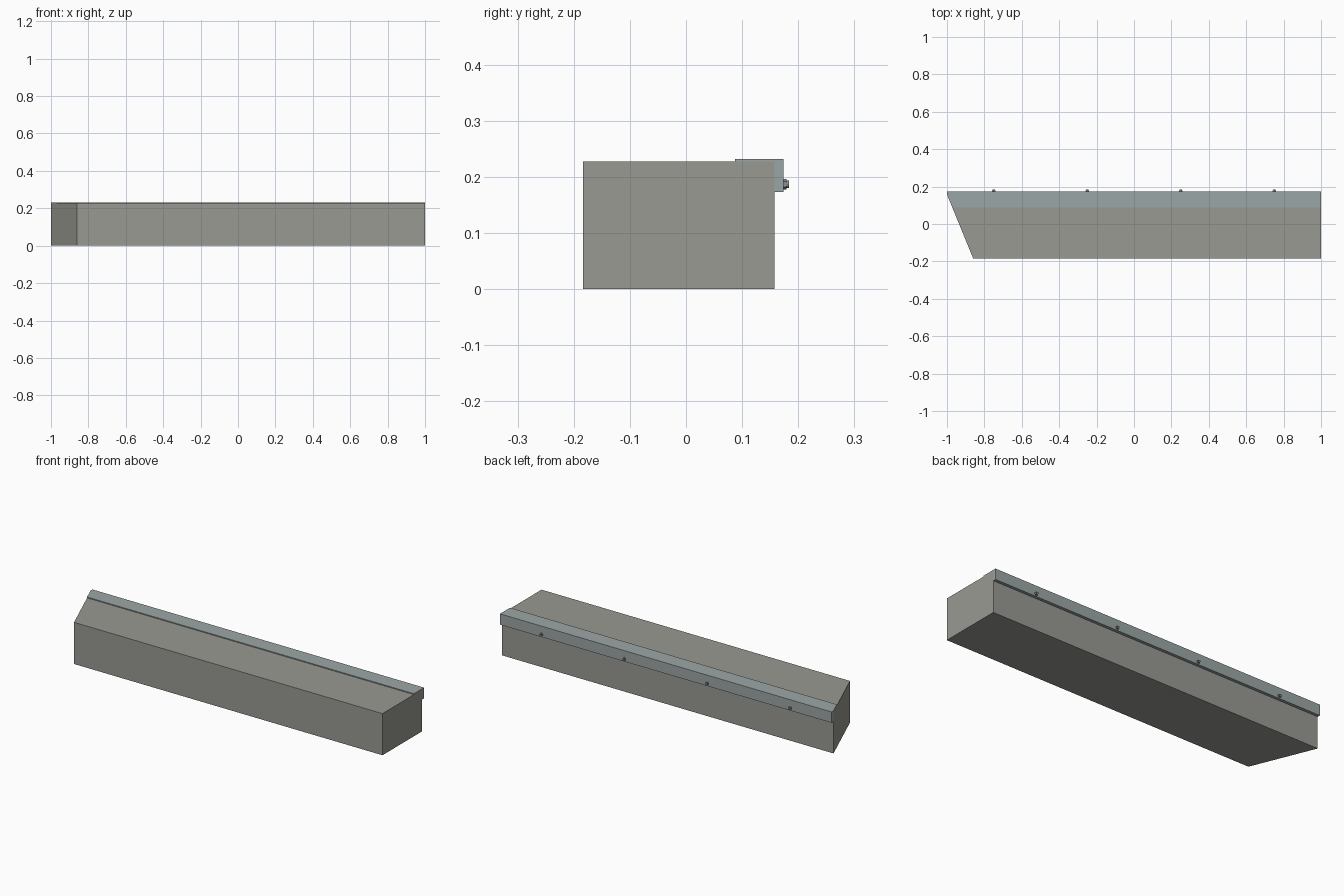
import bpy, bmesh, math
from mathutils import Matrix

if "Cube" in bpy.data.objects:
    bpy.data.objects.remove(bpy.data.objects["Cube"])

Y0, Y1, YB = -0.184, 0.158, 0.174      # block front, block back, plate back


def slant_x(y):
    """Left end of the block: mitred in plan, square behind the block."""
    return -1 + 0.14 * max(0.0, (Y1 - y) / (Y1 - Y0))


def mitred_bar(name, profile):
    """Extrude a (y, z) profile from the mitred left end to x = 1."""
    bm = bmesh.new()
    left = [bm.verts.new((slant_x(y), y, z)) for y, z in profile]
    right = [bm.verts.new((1, y, z)) for y, z in profile]
    n = len(profile)
    bm.faces.new(left)
    bm.faces.new(right)
    for i in range(n):
        j = (i + 1) % n
        bm.faces.new((left[i], left[j], right[j], right[i]))
    bmesh.ops.recalc_face_normals(bm, faces=bm.faces)
    return finish(name, bm)


def finish(name, bm):
    me = bpy.data.meshes.new(name)
    bm.to_mesh(me)
    bm.free()
    ob = bpy.data.objects.new(name, me)
    bpy.context.collection.objects.link(ob)
    return ob


def colour(ob, name, rgba):
    mat = bpy.data.materials.get(name) or bpy.data.materials.new(name)
    mat.diffuse_color = rgba
    mat.use_nodes = True
    mat.node_tree.nodes["Principled BSDF"].inputs["Base Color"].default_value = mat.diffuse_color
    ob.data.materials.append(mat)


# Stone block with one mitred end
block = mitred_bar("block", [(Y0, 0), (Y1, 0), (Y1, 0.227), (Y0, 0.227)])
colour(block, "stone", (0.32, 0.32, 0.29, 1))

# Edge angle: thin top flange and rear flange
top = mitred_bar("top_flange", [(0.087, 0.227), (Y1, 0.227), (Y1, 0.232), (0.087, 0.232)])
rear = mitred_bar("rear_flange", [(Y1, 0.173), (YB, 0.173), (YB, 0.232), (Y1, 0.232)])
for part in (top, rear):
    colour(part, "steel", (0.33, 0.38, 0.38, 1))

# Bolts along the rear flange: hex nut and protruding stud
for i, x in enumerate((-0.75, -0.25, 0.25, 0.75)):
    bm = bmesh.new()
    for sides, radius, y_end in ((6, 0.0095, 0.179), (12, 0.0065, 0.184)):
        mat = (Matrix.Translation((x, (YB + y_end) / 2, 0.187))
               @ Matrix.Rotation(math.radians(90), 4, 'X'))
        bmesh.ops.create_cone(bm, cap_ends=True, segments=sides, radius1=radius,
                              radius2=radius, depth=y_end - YB, matrix=mat)
    bolt = finish(f"bolt_{i + 1}", bm)
    colour(bolt, "bolt_steel", (0.25, 0.28, 0.28, 1))
